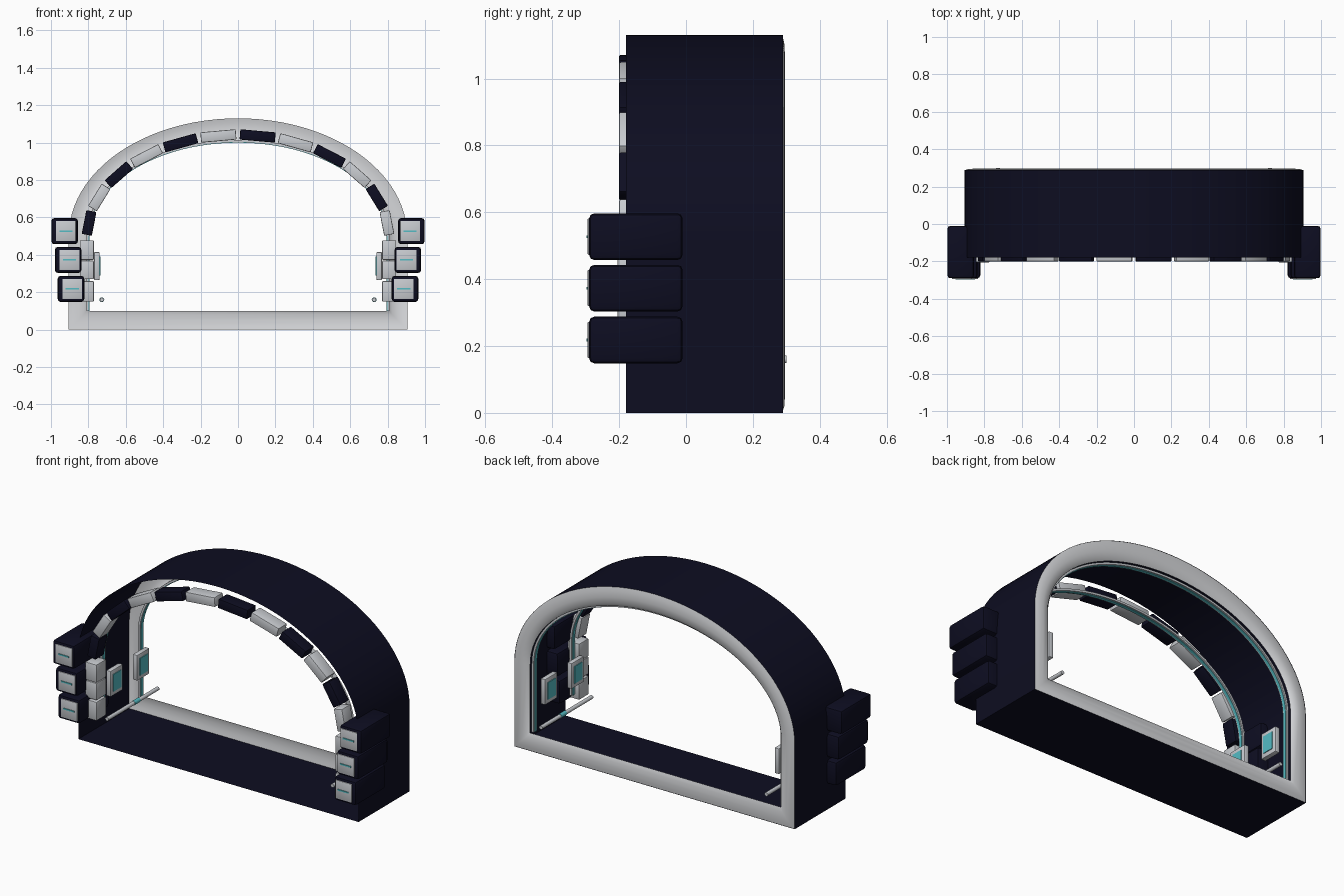
import bpy, bmesh, math
from mathutils import Vector

cube = bpy.data.objects.get("Cube")
if cube:
    bpy.data.objects.remove(cube, do_unlink=True)


def material(name, rgb):
    m = bpy.data.materials.new(name)
    m.use_nodes = True
    m.diffuse_color = (*rgb, 1)
    m.node_tree.nodes["Principled BSDF"].inputs["Base Color"].default_value = (*rgb, 1)
    return m


NAVY = material("dark navy", (0.004, 0.004, 0.015))
WHITE = material("off white", (0.68, 0.69, 0.71))
GREY = material("light grey", (0.58, 0.6, 0.63))
TEAL = material("teal glow", (0.09, 0.5, 0.55))

SPRING = 0.5  # height where the arch starts


def finish(name, bm, mat, smooth=None):
    bmesh.ops.recalc_face_normals(bm, faces=bm.faces)
    me = bpy.data.meshes.new(name)
    bm.to_mesh(me)
    bm.free()
    me.materials.append(mat)
    ob = bpy.data.objects.new(name, me)
    bpy.context.collection.objects.link(ob)
    if smooth:
        bpy.ops.object.select_all(action='DESELECT')
        ob.select_set(True)
        bpy.context.view_layer.objects.active = ob
        bpy.ops.object.shade_smooth_by_angle(angle=math.radians(smooth))
    return ob


def arch(half, rise, foot, steps=48):
    """Points from the right foot over the arch to the left foot."""
    pts = [(half, foot)]
    for i in range(steps + 1):
        a = math.pi * i / steps
        pts.append((half * math.cos(a), SPRING + rise * math.sin(a)))
    return pts + [(-half, foot)]


def bridge(name, rings, mat, closed_rings=True, wrap=False, smooth=40):
    """Skin a list of (outline, y) rings."""
    bm = bmesh.new()
    rows = [[bm.verts.new((x, y, z)) for x, z in pts] for pts, y in rings]
    pairs = list(zip(rows, rows[1:]))
    if wrap:
        pairs.append((rows[-1], rows[0]))
    n = len(rows[0])
    for a, b in pairs:
        for i in range(n if closed_rings else n - 1):
            j = (i + 1) % n
            bm.faces.new((a[i], a[j], b[j], b[i]))
    if wrap and not closed_rings:
        for end in (0, -1):
            bm.faces.new([r[end] for r in rows])
    return finish(name, bm, mat, smooth)


def box(name, centre, size, mat, bevel=0.0, turn=0.0):
    """Bevelled box, turned about the y axis."""
    bm = bmesh.new()
    bmesh.ops.create_cube(bm, size=1)
    bmesh.ops.scale(bm, vec=size, verts=bm.verts)
    if bevel:
        bmesh.ops.bevel(bm, geom=bm.edges[:], offset=bevel, segments=2,
                        profile=0.5, affect='EDGES')
    ob = finish(name, bm, mat, 35)
    ob.location = centre
    ob.rotation_euler = (0, turn, 0)
    return ob


# Open shell and its rounded back rim
outer = arch(0.905, 0.63, 0)
bridge("arch_shell", [(outer, -0.18), (outer, 0.29)], NAVY)
bridge("back_rim", [(outer, 0.288), (arch(0.885, 0.605, 0.02), 0.294),
                    (arch(0.855, 0.57, 0.05), 0.296),
                    (arch(0.825, 0.535, 0.08), 0.292),
                    (arch(0.81, 0.515, 0.1), 0.28)], WHITE, smooth=60)


# Light strips in slim housings, at front and back
def strip(name, grow, thick, y0, y1, foot, mat):
    inside = arch(0.795 + grow, 0.5 + grow, foot)
    outside = arch(0.795 + grow + thick, 0.5 + grow + thick, foot)
    bridge(name, [(inside, y0), (inside, y1), (outside, y1), (outside, y0)],
           mat, closed_rings=False, wrap=True)


for place, y, foot in (("back", 0.25, 0.1), ("front", -0.1, 0.18)):
    strip(place + "_strip_housing", 0.003, 0.012, y - 0.016, y + 0.016, foot, GREY)
    strip(place + "_light_strip", 0, 0.004, y - 0.008, y + 0.008, foot, TEAL)

# Alternating blocks around the front of the arch
COUNT = 12


def on_arch(a):
    return Vector((0.81 * math.cos(a), 0, SPRING + 0.545 * math.sin(a)))


for i in range(COUNT):
    a0, a1 = math.pi * i / COUNT, math.pi * (i + 1) / COUNT
    p, q = on_arch(a0), on_arch(a1)
    d = q - p
    mid = (p + q) / 2
    box(f"arch_block_{i + 1}", (mid.x, -0.16, mid.z), (d.length * 0.9, 0.08, 0.055),
        NAVY if i % 2 else GREY, 0.005, -math.atan2(d.z, d.x))

# Everything that is mirrored on both sides
for side, s in (("left", 1), ("right", -1)):
    # Stacked outer pods with face plates and light dashes
    for k, (x, z) in enumerate(((0.893, 0.218), (0.908, 0.373), (0.927, 0.527))):
        label = f"{side}_pod_{k + 1}"
        box(label, (s * x, -0.15, z), (0.142, 0.28, 0.14), NAVY, 0.016)
        box(label + "_plate", (s * (x - 0.007), -0.29, z), (0.106, 0.008, 0.108), GREY, 0.002)
        box(label + "_dash", (s * (x - 0.007), -0.295, z), (0.07, 0.006, 0.008), TEAL)

    # Inner column boxes
    for k, (z, h) in enumerate(((0.205, 0.11), (0.32, 0.1), (0.425, 0.105))):
        box(f"{side}_column_box_{k + 1}", (s * 0.808, -0.16, z), (0.075, 0.09, h), GREY, 0.006)

    # Wall screens facing inward
    for place, y in (("front", -0.06), ("back", 0.185)):
        box(f"{side}_{place}_screen_frame", (s * 0.755, y, 0.34), (0.03, 0.115, 0.15), GREY, 0.006)
        box(f"{side}_{place}_screen", (s * 0.739, y, 0.34), (0.006, 0.07, 0.1), TEAL)

    # Low rail with a glowing band
    for label, y, length, r, mat in (("rail", 0.065, 0.47, 0.011, GREY),
                                     ("rail_band", 0.1, 0.05, 0.013, TEAL)):
        bm = bmesh.new()
        bmesh.ops.create_cone(bm, cap_ends=True, segments=12, radius1=r,
                              radius2=r, depth=length)
        rail = finish(f"{side}_{label}", bm, mat, 40)
        rail.location = (s * 0.728, y, 0.16)
        rail.rotation_euler = (math.pi / 2, 0, 0)
